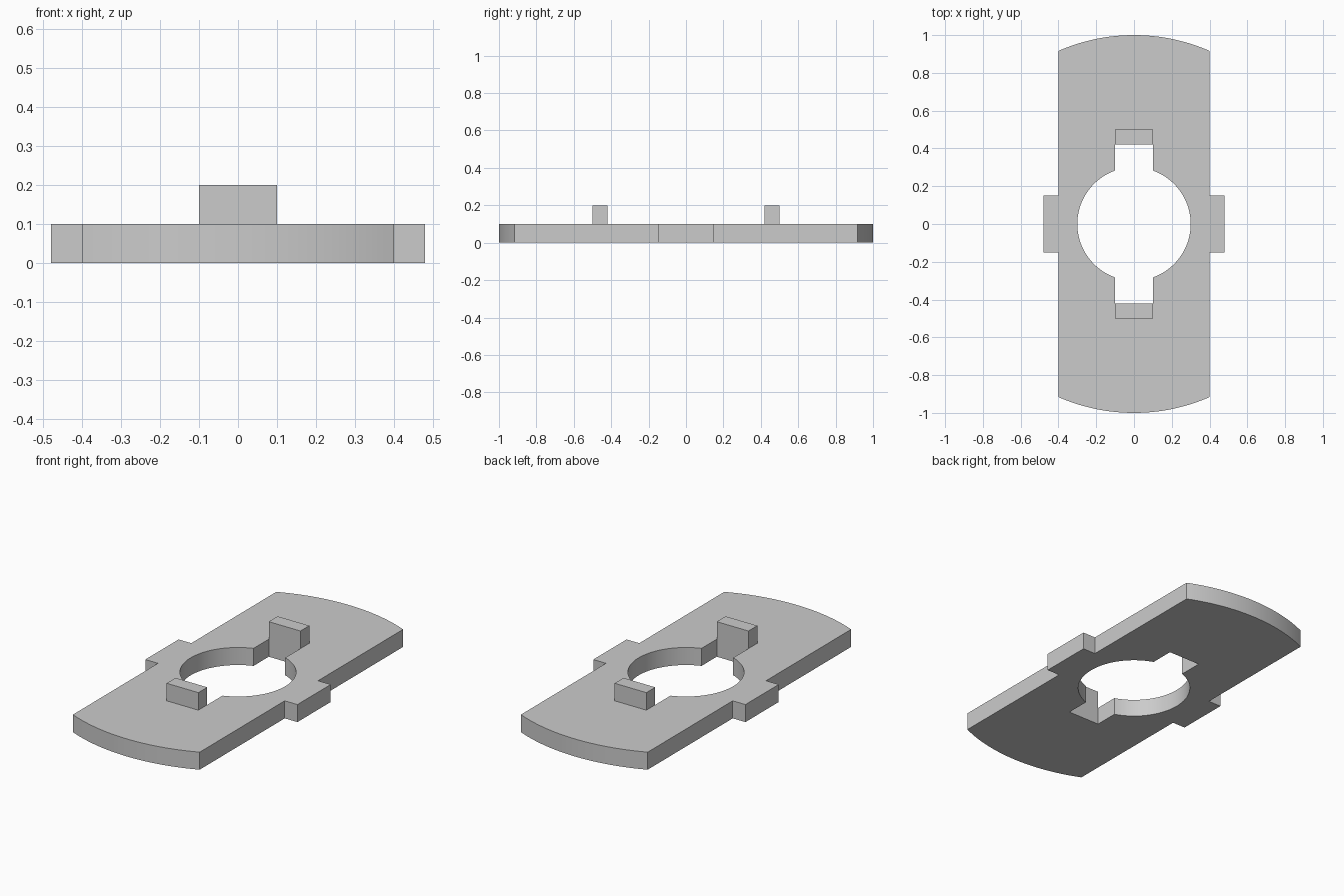
import bpy
import bmesh
from math import sin, cos, asin

if "Cube" in bpy.data.objects:
    bpy.data.objects.remove(bpy.data.objects["Cube"])

THICK, TAB_TOP = 0.1, 0.2          # plate thickness, top of the upright tabs
HALF_W, END_R, HOLE_R = 0.4, 1.0, 0.3
LUG_X, LUG_Y = 0.48, 0.15          # side lugs
TAB_W, TAB_IN, TAB_OUT = 0.1, 0.42, 0.5


def arc(radius, start, end, steps):
    """Points on a circle, angles measured from the y axis."""
    angles = [start + (end - start) * i / steps for i in range(steps + 1)]
    return [(radius * sin(a), radius * cos(a)) for a in angles]


def raise_face(bm, faces, height):
    result = bmesh.ops.extrude_face_region(bm, geom=faces)["geom"]
    for v in result:
        if isinstance(v, bmesh.types.BMVert):
            v.co.z += height
    return [f for f in result if isinstance(f, bmesh.types.BMFace)]


# One quarter of the outline: side lug, rounded end, tab notch, round hole
outline = [(LUG_X, 0), (LUG_X, LUG_Y), (HALF_W, LUG_Y)]
outline += arc(END_R, asin(HALF_W / END_R), 0, 16)
outline += [(0, TAB_OUT), (TAB_W, TAB_OUT), (TAB_W, TAB_IN)]
outline += arc(HOLE_R, asin(TAB_W / HOLE_R), asin(1), 20)

bm = bmesh.new()
verts = [bm.verts.new((x, y, 0)) for x, y in outline]
plate_face = bm.faces.new(verts)
notch = 3 + 17
tab_face = bm.faces.new([bm.verts.new((0, TAB_IN, 0)), verts[notch + 2],
                         verts[notch + 1], verts[notch]])

# Thicken the plate, then raise the tab from its top
tops = raise_face(bm, [plate_face, tab_face], THICK)
tab_top = [f for f in tops if len(f.verts) == 4]
raise_face(bm, tab_top, TAB_TOP - THICK)
bmesh.ops.recalc_face_normals(bm, faces=bm.faces)

# Open the seams so the mirrored quarters join into one solid
seams = [f for f in bm.faces
         if any(all(abs(v.co[axis]) < 1e-4 for v in f.verts) for axis in (0, 1))]
bmesh.ops.delete(bm, geom=seams, context='FACES')

mesh = bpy.data.meshes.new("locking_plate")
bm.to_mesh(mesh)
bm.free()
plate = bpy.data.objects.new("locking_plate", mesh)
bpy.context.collection.objects.link(plate)

grey = bpy.data.materials.new("plain_grey")
grey.use_nodes = True
colour = (0.6, 0.6, 0.6, 1)
grey.diffuse_color = colour
grey.node_tree.nodes["Principled BSDF"].inputs["Base Color"].default_value = colour
mesh.materials.append(grey)

# Smooth the curved walls, keep the corners crisp
bpy.ops.object.select_all(action='DESELECT')
plate.select_set(True)
bpy.context.view_layer.objects.active = plate
bpy.ops.object.shade_smooth_by_angle(angle=0.52)

mirror = plate.modifiers.new("four_quarters", 'MIRROR')
mirror.use_axis = (True, True, False)
mirror.merge_threshold = 0.0005
